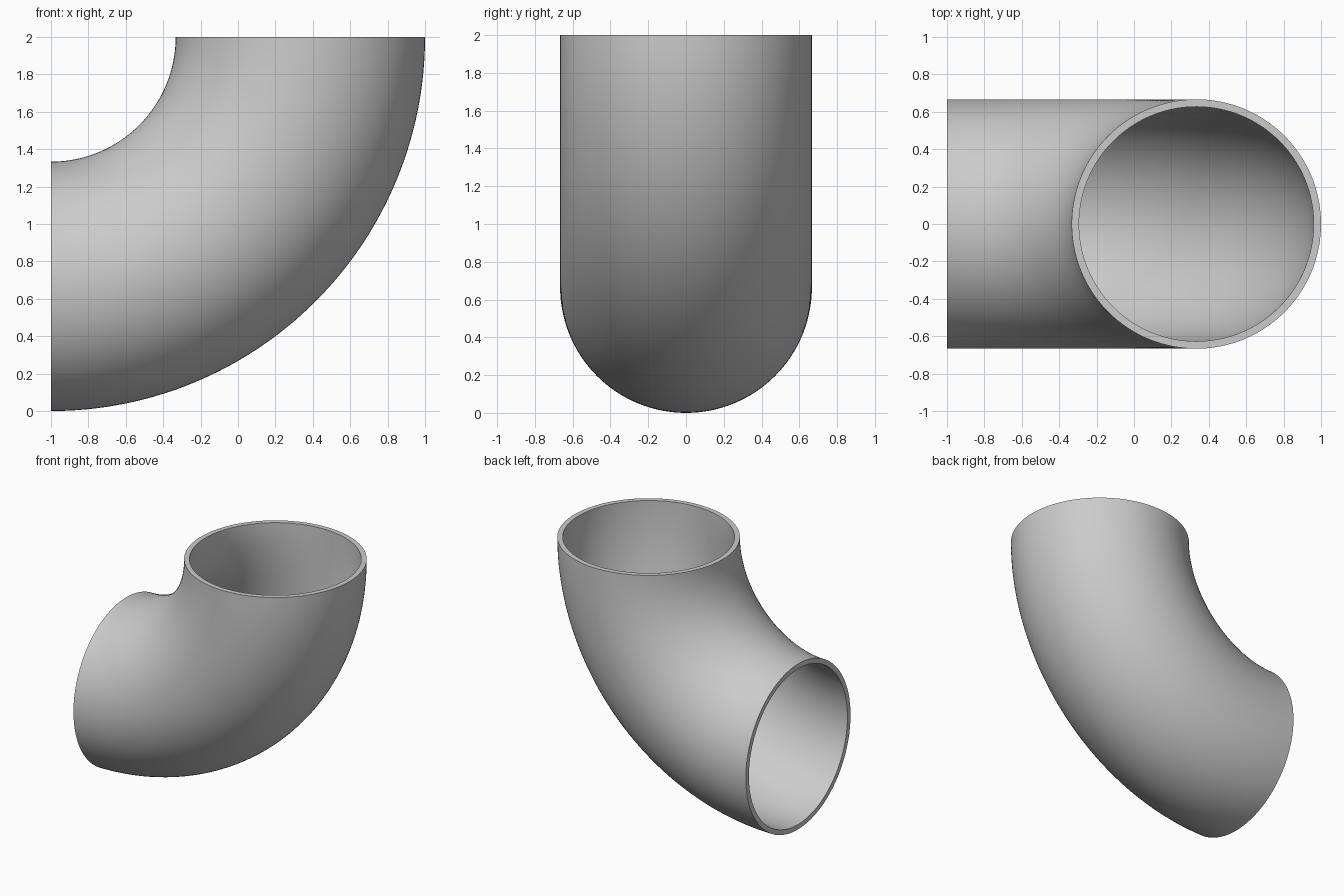
import bpy
import bmesh
import math
from mathutils import Matrix, Vector

cube = bpy.data.objects.get("Cube")
if cube:
    bpy.data.objects.remove(cube, do_unlink=True)

PIVOT = Vector((-1, 0, 2))   # centre of the bend
BEND_RADIUS = 4 / 3
OUTER_RADIUS = 2 / 3
INNER_RADIUS = 0.627
SIDES, STEPS = 128, 64

# Pipe material
grey = bpy.data.materials.new("plain_grey")
grey.use_nodes = True
grey.diffuse_color = (0.6, 0.6, 0.6, 1)
grey.node_tree.nodes["Principled BSDF"].inputs["Base Color"].default_value = (0.6, 0.6, 0.6, 1)

bm = bmesh.new()


def ring(radius, step):
    """Circle of vertices across the pipe at one step along the bend."""
    turn = Matrix.Rotation(math.pi / 2 * step / STEPS, 3, "Y")
    verts = []
    for i in range(SIDES):
        a = math.tau * i / SIDES
        point = Vector((BEND_RADIUS + radius * math.cos(a), radius * math.sin(a), 0))
        verts.append(bm.verts.new(PIVOT + turn @ point))
    return verts


# Rings run down the outer wall and back up the inner wall, so that
# joining them in a closed cycle also makes the flat rims at both openings
rings = [ring(OUTER_RADIUS, s) for s in range(STEPS + 1)]
rings += [ring(INNER_RADIUS, s) for s in reversed(range(STEPS + 1))]
for k, current in enumerate(rings):
    previous = rings[k - 1]
    for i in range(SIDES):
        bm.faces.new((previous[i - 1], current[i - 1], current[i], previous[i]))
bmesh.ops.recalc_face_normals(bm, faces=bm.faces)

mesh = bpy.data.meshes.new("elbow_pipe")
bm.to_mesh(mesh)
bm.free()
mesh.materials.append(grey)
elbow = bpy.data.objects.new("elbow_pipe", mesh)
bpy.context.collection.objects.link(elbow)

# Smooth walls with crisp rim edges
bpy.ops.object.select_all(action="DESELECT")
elbow.select_set(True)
bpy.context.view_layer.objects.active = elbow
bpy.ops.object.shade_smooth_by_angle(angle=math.radians(30))
